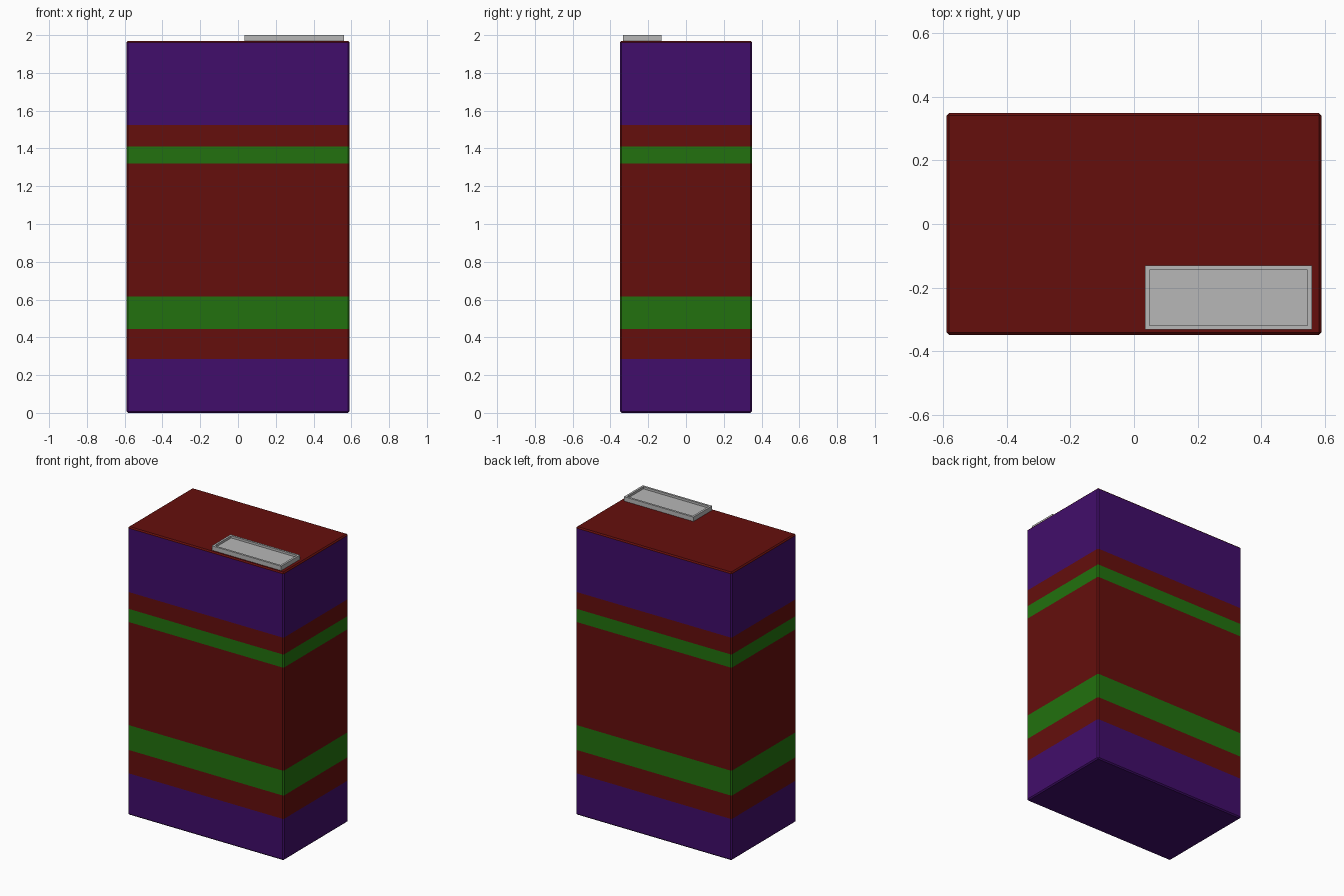
import bpy, bmesh
from mathutils import Vector

if "Cube" in bpy.data.objects:
    bpy.data.objects.remove(bpy.data.objects["Cube"])


def material(name, rgb):
    m = bpy.data.materials.new(name)
    m.diffuse_color = (*rgb, 1)
    m.use_nodes = True
    m.node_tree.nodes["Principled BSDF"].inputs["Base Color"].default_value = m.diffuse_color
    return m


RED = material("dark red", (0.130, 0.0045, 0.0038))
PURPLE = material("deep purple", (0.053, 0.004, 0.145))
GREEN = material("grass green", (0.016, 0.165, 0.0044))
GREY = material("light grey", (0.474, 0.474, 0.474))


def new_box(lo, hi):
    """Bmesh box between two corners."""
    bm = bmesh.new()
    bmesh.ops.create_cube(bm, size=1)
    lo, hi = Vector(lo), Vector(hi)
    bmesh.ops.scale(bm, vec=hi - lo, verts=bm.verts)
    bmesh.ops.translate(bm, vec=(lo + hi) / 2, verts=bm.verts)
    return bm


def finish(bm, name, mats):
    bmesh.ops.recalc_face_normals(bm, faces=bm.faces)
    me = bpy.data.meshes.new(name)
    bm.to_mesh(me)
    bm.free()
    for m in mats:
        me.materials.append(m)
    ob = bpy.data.objects.new(name, me)
    bpy.context.collection.objects.link(ob)
    return ob


# Box body: finely bevelled edges, cut into horizontal colour bands
bands = [(0.285, 1), (0.445, 0), (0.615, 2), (1.32, 0),
         (1.41, 2), (1.525, 0), (1.96, 1), (9, 0)]  # (band top, colour)
bm = new_box((-0.59, -0.35, 0), (0.59, 0.35, 1.97))
bmesh.ops.bevel(bm, geom=bm.edges[:], offset=0.008, segments=1, affect='EDGES')
for top, _ in bands[:-1]:
    bmesh.ops.bisect_plane(bm, geom=bm.verts[:] + bm.edges[:] + bm.faces[:],
                           plane_co=(0, 0, top), plane_no=(0, 0, 1))
for f in bm.faces:
    z = f.calc_center_median().z
    f.material_index = next(c for top, c in bands if z < top)
finish(bm, "banded_box", [RED, PURPLE, GREEN])

# Shallow tray lying on the lid: inset top pushed down to leave a rim
bm = new_box((0.035, -0.333, 1.968), (0.56, -0.13, 2.0))
bm.faces.ensure_lookup_table()
top = max(bm.faces, key=lambda f: f.calc_center_median().z)
bmesh.ops.inset_region(bm, faces=[top], thickness=0.02)
# an inset step, then a vertical drop to the tray floor
ring = bmesh.ops.extrude_discrete_faces(bm, faces=[top])["faces"][0]
old = [v for v in bm.verts if abs(v.co.z - 2.0) < 1e-5 and v not in ring.verts]
bmesh.ops.translate(bm, vec=(0, 0, -0.015), verts=ring.verts)
finish(bm, "lid_tray", [GREY])
